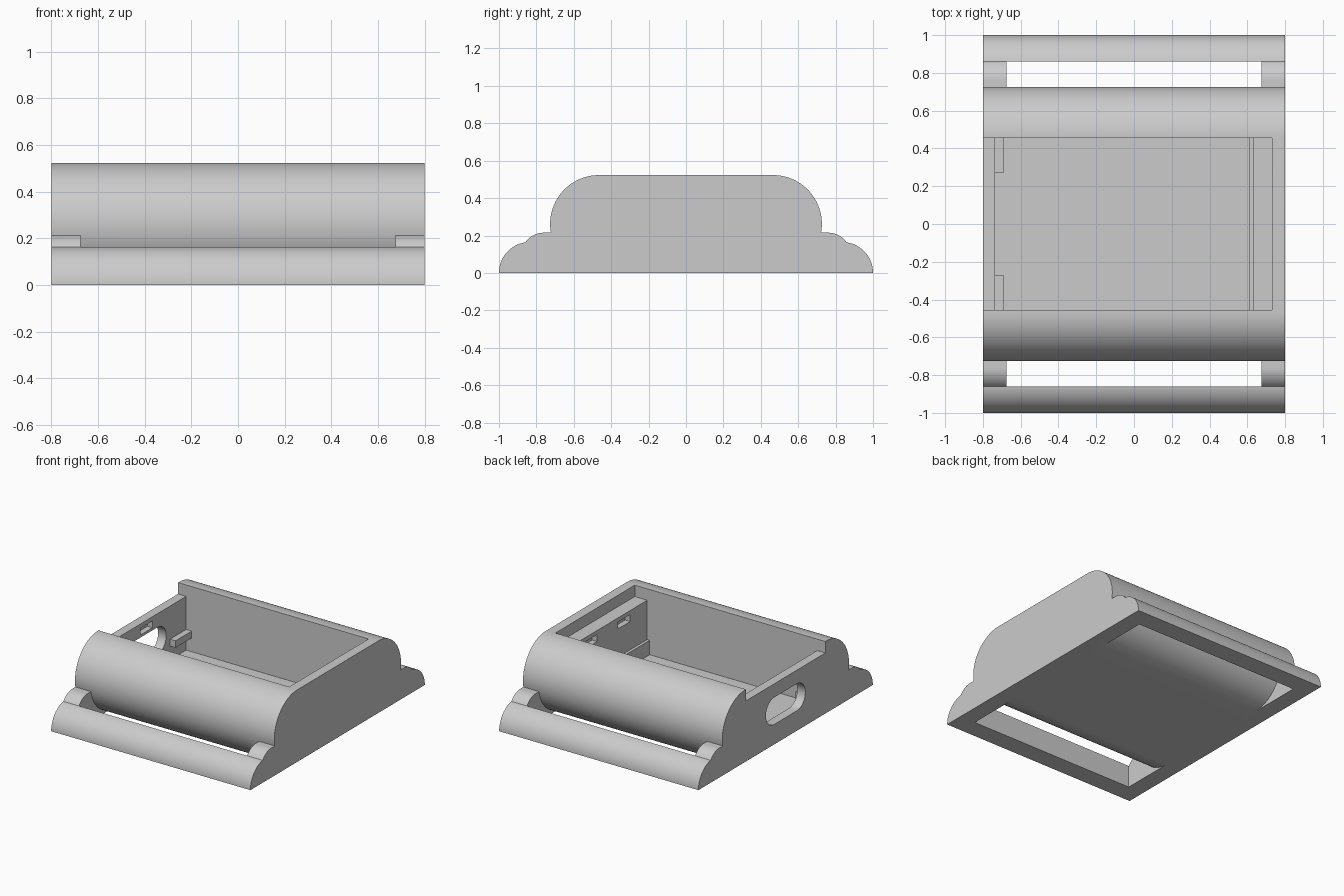
import bpy, bmesh
from math import sin, cos, pi, radians, asin, acos, atan2

if "Cube" in bpy.data.objects:
    bpy.data.objects.remove(bpy.data.objects["Cube"], do_unlink=True)

grey = bpy.data.materials.new("plain_grey")
grey.use_nodes = True
grey.diffuse_color = (0.6, 0.6, 0.6, 1)
grey.node_tree.nodes["Principled BSDF"].inputs["Base Color"].default_value = (0.6, 0.6, 0.6, 1)


def arc(cy, cz, r, a0, a1, n=24):
    steps = [a0 + (a1 - a0) * i / n for i in range(n + 1)]
    return [(cy + r * cos(a), cz + r * sin(a)) for a in steps]


def extrude(name, profile, x0, x1):
    """Sweep a (y, z) profile along x."""
    bm = bmesh.new()
    face = bm.faces.new([bm.verts.new((x0, y, z)) for y, z in profile])
    moved = bmesh.ops.extrude_face_region(bm, geom=[face])["geom"]
    verts = [g for g in moved if isinstance(g, bmesh.types.BMVert)]
    bmesh.ops.translate(bm, verts=verts, vec=(x1 - x0, 0, 0))
    bmesh.ops.recalc_face_normals(bm, faces=bm.faces)
    mesh = bpy.data.meshes.new(name)
    bm.to_mesh(mesh)
    bm.free()
    mesh.materials.append(grey)
    obj = bpy.data.objects.new(name, mesh)
    bpy.context.collection.objects.link(obj)
    return obj


def box(name, x0, x1, y0, y1, z0, z1):
    return extrude(name, [(y0, z0), (y1, z0), (y1, z1), (y0, z1)], x0, x1)


def activate(obj):
    bpy.ops.object.select_all(action="DESELECT")
    obj.select_set(True)
    bpy.context.view_layer.objects.active = obj


def cut(obj, cutter):
    cutter.hide_render = True
    mod = obj.modifiers.new("cut", "BOOLEAN")
    mod.operation, mod.solver, mod.object = "DIFFERENCE", "EXACT", cutter
    activate(obj)
    bpy.ops.object.modifier_apply(modifier=mod.name)
    bpy.data.objects.remove(cutter, do_unlink=True)


# Main dimensions
W = 0.8            # half width
CY, R = 0.465, 0.2615   # rounded side of the body
BAR = 0.86         # inner wall of the end bars
RIM = 0.455        # half length of the compartment
LEDGE = 0.44       # height of the lid seat
step = asin((0.215 - R) / R)

# Case: end bar, cheek bump and rounded body in one mirrored outline
half = arc(0.835, 0, 0.165, 0, acos((BAR - 0.835) / 0.165))
half += arc(0.76, 0.095, 0.12, atan2(0.068, 0.1), pi / 2, 12)
half += arc(CY, R, R, step, pi / 2, 32)
case = extrude("case", half + [(-y, z) for y, z in reversed(half)], -W, W)

# Strap openings between the end bars and the rounded body
for s in (1, -1):
    gap = [(CY, -0.1)] + arc(CY, R, R, -pi / 2, step)
    gap += [(0.75, 0.32), (BAR, 0.32), (BAR, -0.1)]
    cut(case, extrude("strap_cutter", [(s * y, z) for y, z in gap], -0.675, 0.675))

# Lid seat open to the right end, compartment and board well
cut(case, box("lid_cutter", -0.9, 0.73, -RIM, RIM, LEDGE, 0.7))
cut(case, box("compartment_cutter", -0.735, 0.63, -RIM, RIM, 0.155, 0.6))
cut(case, box("well_cutter", -0.735, 0.61, -RIM, RIM, 0.05, 0.3))

# Cable slot through the right wall
slot = arc(0.128, 0.243, 0.098, -pi / 2, pi / 2) + arc(-0.128, 0.243, 0.098, pi / 2, 3 * pi / 2)
cut(case, extrude("slot_cutter", slot, -0.9, -0.7))

# Latch recesses for the lid
for y in (-0.19, 0.19):
    cut(case, box("latch_cutter", 0.6, 0.67, y - 0.07, y + 0.07, 0.36, 0.41))
cut(case, box("latch_cutter", -0.775, -0.7, -0.07, 0.07, 0.36, 0.41))

activate(case)
bpy.ops.object.shade_smooth_by_angle(angle=radians(25))

# Retaining tabs on the right wall
for name, s in (("back_tab", 1), ("front_tab", -1)):
    y0, y1 = sorted((s * 0.27, s * (RIM + 0.005)))
    box(name, -0.74, -0.69, y0, y1, 0.15, 0.2)
